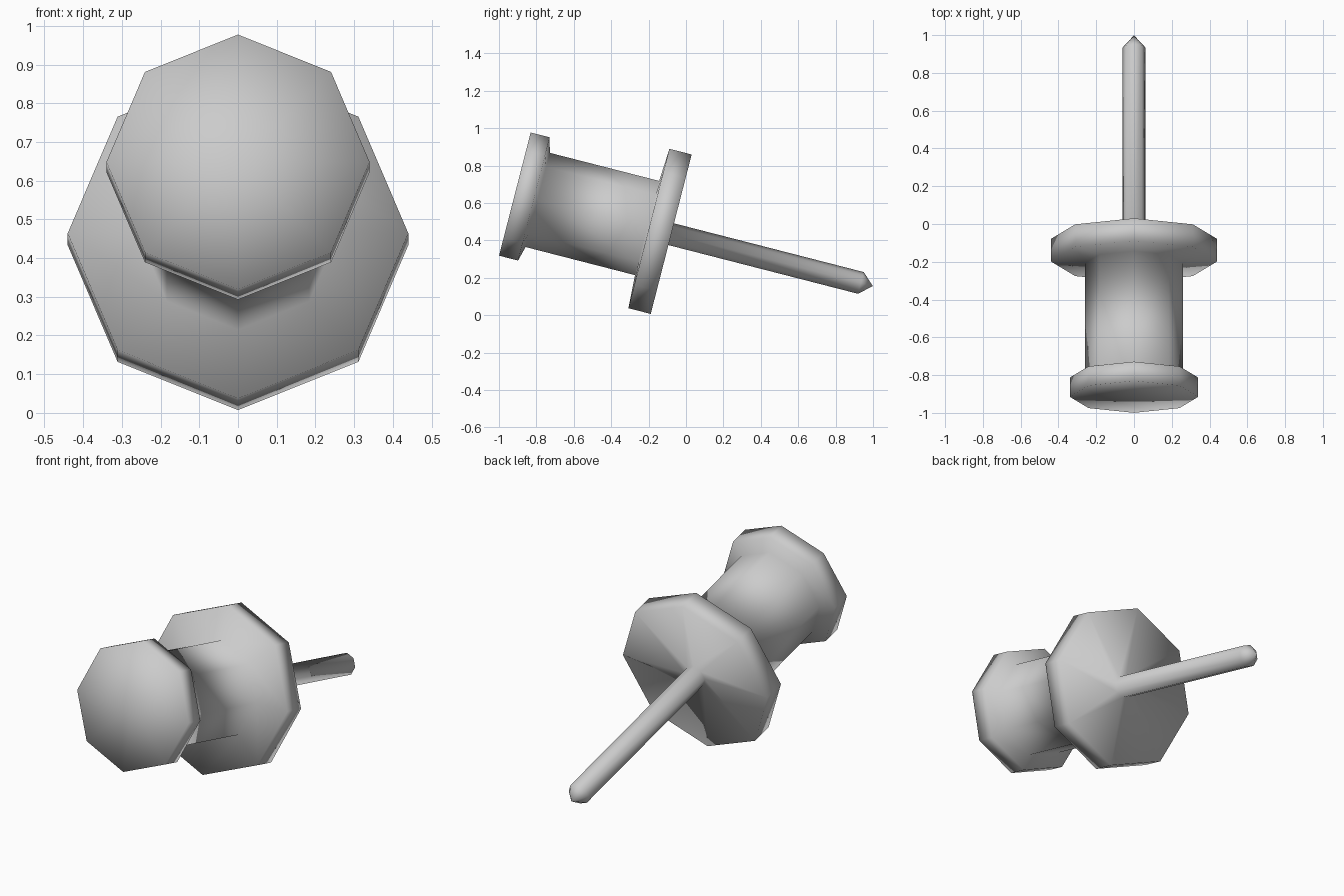
import bpy
import bmesh
from math import radians, sin, cos, tau
from mathutils import Matrix, Vector

if "Cube" in bpy.data.objects:
    bpy.data.objects.remove(bpy.data.objects["Cube"], do_unlink=True)

SIDES = 8
TILT = radians(14.4)
HEAD_CENTRE = Vector((0, -0.915, 0.648))

grey = bpy.data.materials.new("plain grey")
grey.use_nodes = True
colour = (0.6, 0.6, 0.6, 1)
grey.diffuse_color = colour
grey.node_tree.nodes["Principled BSDF"].inputs["Base Color"].default_value = colour

# Radius and distance along the pin's axis, from the cap to the needle tip
profile = [
    (0.34, 0.0), (0.34, 0.105),      # cap
    (0.26, 0.126), (0.26, 0.73),     # grip
    (0.44, 0.74), (0.44, 0.863),     # flange
    (0.06, 0.863), (0.06, 1.91),     # needle
]


def lathe(name, points, start, end):
    """Turn a profile about +y into a closed, smooth, faceted solid."""
    bm = bmesh.new()
    rings = []
    for radius, y in points:
        rings.append([bm.verts.new((radius * sin(tau * i / SIDES), y,
                                    radius * cos(tau * i / SIDES)))
                      for i in range(SIDES)])
    first = bm.verts.new((0, start, 0))
    last = bm.verts.new((0, end, 0))
    for i in range(SIDES):
        j = (i + 1) % SIDES
        for a, b in zip(rings, rings[1:]):
            bm.faces.new((a[i], a[j], b[j], b[i]))
        bm.faces.new((first, rings[0][j], rings[0][i]))
        bm.faces.new((last, rings[-1][i], rings[-1][j]))
    bmesh.ops.recalc_face_normals(bm, faces=bm.faces)
    for face in bm.faces:
        face.smooth = True
    mesh = bpy.data.meshes.new(name)
    bm.to_mesh(mesh)
    bm.free()
    mesh.materials.append(grey)
    obj = bpy.data.objects.new(name, mesh)
    bpy.context.collection.objects.link(obj)
    return obj


# The whole pin is one turned piece, lying tilted with its needle to the back
pin = lathe("push_pin", profile, 0.0, 1.976)
pin.matrix_world = Matrix.Translation(HEAD_CENTRE) @ Matrix.Rotation(-TILT, 4, "X")
